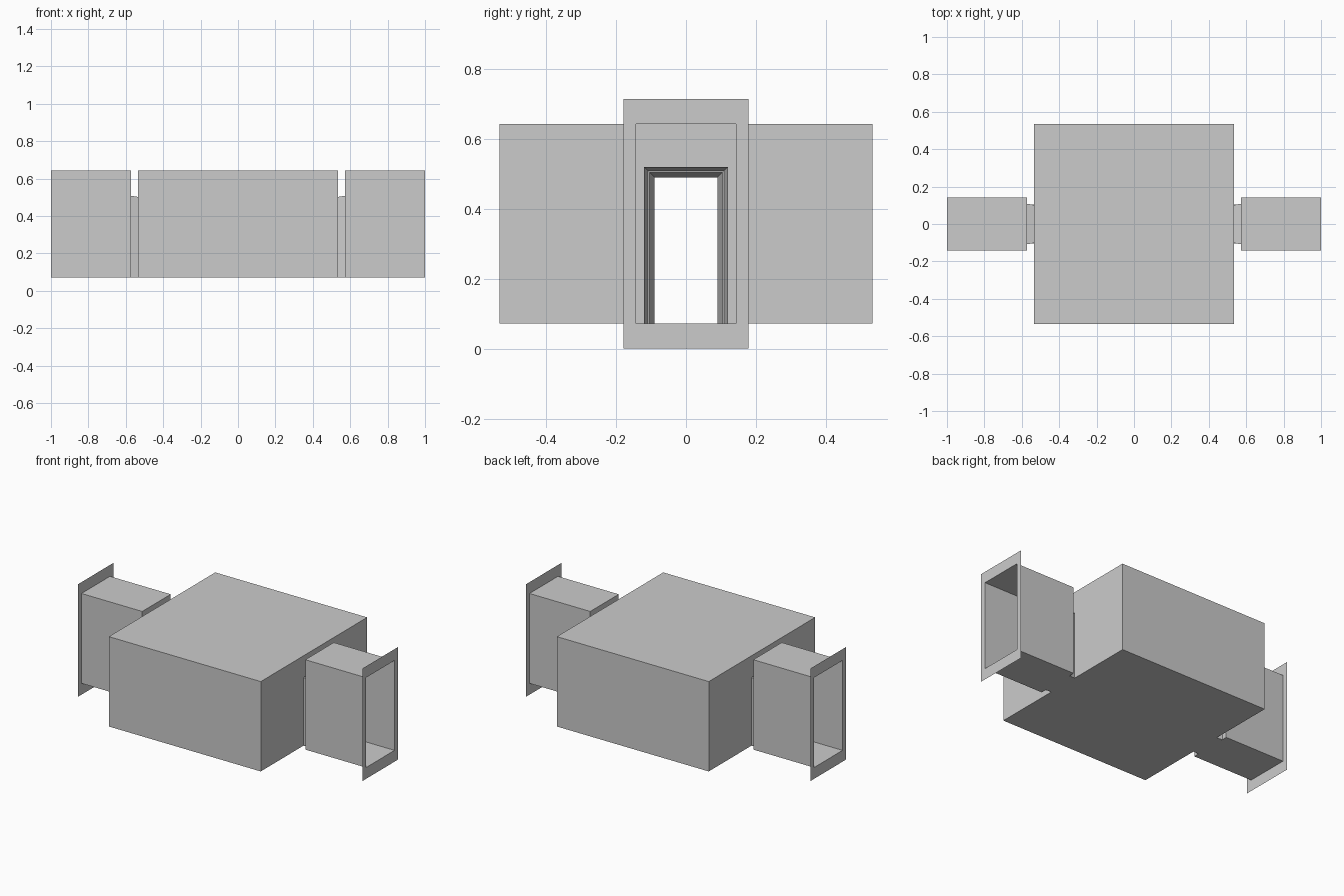
import bpy
import bmesh

if "Cube" in bpy.data.objects:
    bpy.data.objects.remove(bpy.data.objects["Cube"], do_unlink=True)

grey = bpy.data.materials.new("plain_grey")
grey.use_nodes = True
grey.diffuse_color = (0.6, 0.6, 0.6, 1)
grey.node_tree.nodes["Principled BSDF"].inputs["Base Color"].default_value = (0.6, 0.6, 0.6, 1)

FLOOR, CEILING = 0.072, 0.643
ROOM = 0.534          # half width of the room
HALL_END = 0.573      # inner end of each corridor
HALL = 0.143          # half width of each corridor
DOOR, DOOR_TOP = 0.105, 0.505


def skin(name, rings, floor=True):
    """Thin shell through rectangular rings: (x, half width, bottom, top)."""
    bm = bmesh.new()
    loops = []
    for x, w, z0, z1 in rings:
        corners = ((-w, z0), (-w, z1), (w, z1), (w, z0))
        loops.append([bm.verts.new((x, y, z)) for y, z in corners])
    for a, b in zip(loops, loops[1:]):
        for i in range(4 if floor else 3):
            j = (i + 1) % 4
            bm.faces.new((a[i], a[j], b[j], b[i]))
    # drop the empty strip below door openings
    empty = [f for f in bm.faces if f.calc_area() < 1e-6]
    bmesh.ops.delete(bm, geom=empty, context="FACES_ONLY")
    bmesh.ops.recalc_face_normals(bm, faces=bm.faces)
    mesh = bpy.data.meshes.new(name)
    bm.to_mesh(mesh)
    bm.free()
    mesh.materials.append(grey)
    obj = bpy.data.objects.new(name, mesh)
    bpy.context.collection.objects.link(obj)
    return obj


# Main room, with a door opening in both side walls
skin("room", [(-ROOM, DOOR, FLOOR, DOOR_TOP),
              (-ROOM, ROOM, FLOOR, CEILING),
              (ROOM, ROOM, FLOOR, CEILING),
              (ROOM, DOOR, FLOOR, DOOR_TOP)])

for side, s in (("left", 1), ("right", -1)):
    # Corridor with its inner end wall
    skin(side + "_corridor", [(s, HALL, FLOOR, CEILING),
                              (s * HALL_END, HALL, FLOOR, CEILING),
                              (s * HALL_END, DOOR, FLOOR, DOOR_TOP)])
    # Flat border round the corridor mouth
    skin(side + "_flange", [(s, 0.179, 0, 0.715),
                            (s, HALL, FLOOR, CEILING)])
    # Slightly tapered door lining between corridor and room
    skin(side + "_door_lining", [(s * 0.64, 0.12, FLOOR, 0.52),
                                 (s * 0.467, 0.09, FLOOR, 0.49)], floor=False)
    # Threshold bridging the gap
    skin(side + "_threshold", [(s * ROOM, DOOR, FLOOR, FLOOR),
                               (s * HALL_END, DOOR, FLOOR, FLOOR)], floor=False)
